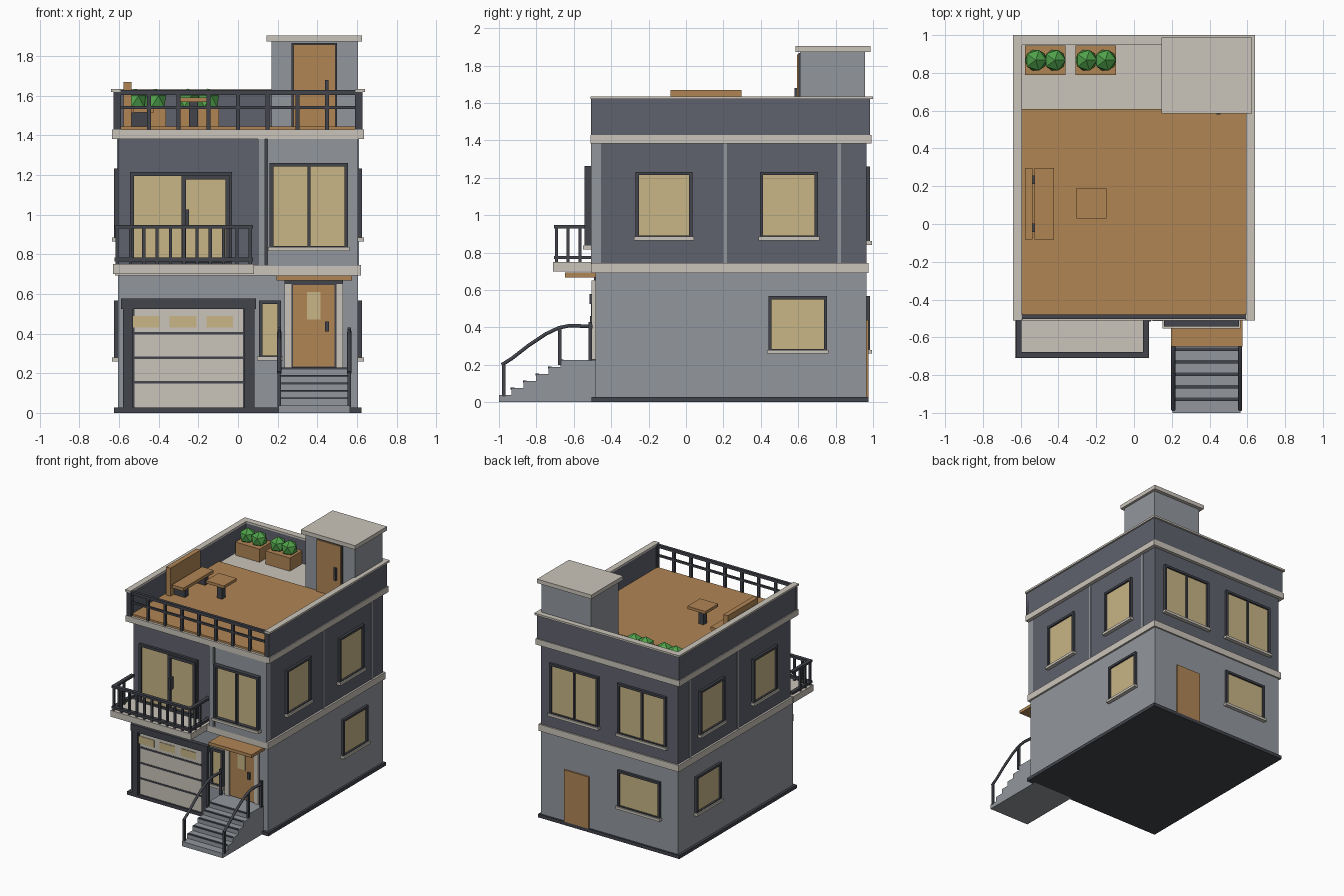
import bpy
import bmesh
from mathutils import Matrix, Vector

if "Cube" in bpy.data.objects:
    bpy.data.objects.remove(bpy.data.objects["Cube"], do_unlink=True)


def material(name, r, g, b):
    m = bpy.data.materials.new(name)
    m.use_nodes = True
    m.diffuse_color = (r, g, b, 1)
    m.node_tree.nodes["Principled BSDF"].inputs["Base Color"].default_value = (r, g, b, 1)
    return m


GREY = material("light grey wall", .29, .31, .34)
SLATE = material("slate wall", .115, .122, .155)
TRIM = material("dark trim", .055, .058, .072)
STONE = material("pale stone", .59, .55, .49)
WOOD = material("warm wood", .44, .235, .09)
GLASS = material("warm glass", .58, .465, .24)
LEAF = material("leaf green", .08, .36, .07)


def finish(name, bm, mat):
    me = bpy.data.meshes.new(name)
    bm.to_mesh(me)
    bm.free()
    me.materials.append(mat)
    ob = bpy.data.objects.new(name, me)
    bpy.context.collection.objects.link(ob)
    return ob


def boxes(name, mat, *items):
    """One object made of boxes given as (x0, x1, y0, y1, z0, z1)."""
    bm = bmesh.new()
    for x0, x1, y0, y1, z0, z1 in items:
        size = Vector((abs(x1 - x0), abs(y1 - y0), z1 - z0))
        mid = Vector((x0 + x1, y0 + y1, z0 + z1)) / 2
        bmesh.ops.create_cube(bm, size=1, matrix=Matrix.Translation(mid) @ Matrix.Diagonal(size).to_4x4())
    return finish(name, bm, mat)


# Main dimensions
HX, FRONT, UPPER, BAY, BACK = .605, -.484, -.455, -.507, .965
DECK = 1.445
WALLS = {"front": FRONT, "upper": UPPER, "bay": BAY, "roof": .61, "back": BACK, "right": -HX, "left": HX}


def on_wall(wall, u0, u1, z0, z1, d0, d1):
    """Box on a wall: u runs along it, d is the distance out of it."""
    p = WALLS[wall]
    s = 1 if wall in ("back", "left") else -1
    if wall in ("left", "right"):
        return (p + s * d0, p + s * d1, u0, u1, z0, z1)
    return (u0, u1, p + s * d0, p + s * d1, z0, z1)


def frame(wall, u0, u1, z0, z1, w, d):
    return [on_wall(wall, u0, u0 + w, z0, z1, 0, d), on_wall(wall, u1 - w, u1, z0, z1, 0, d),
            on_wall(wall, u0 + w, u1 - w, z1 - w, z1, 0, d), on_wall(wall, u0 + w, u1 - w, z0, z0 + w, 0, d)]


def window(name, wall, u0, u1, z0, z1, split=False, d=.02):
    boxes(name + "_glass", GLASS, on_wall(wall, u0 + .01, u1 - .01, z0 + .01, z1 - .01, -.01, .006))
    bars = frame(wall, u0, u1, z0, z1, .018, d)
    if split:
        c = (u0 + u1) / 2
        bars.append(on_wall(wall, c - .008, c + .008, z0 + .018, z1 - .018, 0, d - .004))
    boxes(name + "_frame", TRIM, *bars)
    boxes(name + "_sill", STONE, on_wall(wall, u0 - .008, u1 + .008, z0 - .008, z0 + .012, 0, d + .01))


# Walls, floors and bands
boxes("plinth", TRIM, (-.625, .622, -.505, .977, 0, .027))
boxes("lower_walls", GREY, (-HX, HX, FRONT, BACK, .02, .7))
boxes("upper_walls", SLATE, (-HX, HX, UPPER, BACK, .7, 1.39))
boxes("floor_band", STONE, (-.62, .62, -.505, .977, .692, .745))
boxes("roof_slab", STONE, (-.635, .635, -.51, .992, 1.383, 1.43))
boxes("front_bay", GREY, (.15, HX, BAY, UPPER, .74, 1.385), (.1, .135, BAY, UPPER, .74, 1.385))
boxes("bay_groove", TRIM, (.135, .15, BAY + .015, UPPER, .74, 1.385))
boxes("side_strips", GREY, *[on_wall(w, y - .01, y + .01, .745, 1.383, 0, .005)
                             for w in ("left", "right") for y in (.21, .82)])

# Windows
for side in ("left", "right"):
    window(side + "_lower_window", side, .44, .755, .268, .567)
    window(side + "_upper_front_window", side, -.27, .035, .873, 1.232)
    window(side + "_upper_back_window", side, .395, .705, .873, 1.232)
window("back_lower_window", "back", -.455, -.08, .268, .567)
window("back_upper_window_a", "back", -.51, -.08, .85, 1.26, True)
window("back_upper_window_b", "back", .09, .52, .85, 1.26, True)
window("bay_window", "bay", .16, .555, .825, 1.262, True, .035)
window("entry_side_window", "front", .105, .218, .272, .567)
boxes("back_door", WOOD, on_wall("back", .175, .395, .027, .44, 0, .012))

# Garage
boxes("garage_frame", TRIM, on_wall("front", -.58, -.53, .02, .525, 0, .025),
      on_wall("front", .032, .083, .02, .525, 0, .025), on_wall("front", -.59, .09, .525, .578, 0, .032))
boxes("garage_door", STONE, on_wall("front", -.53, .032, .027, .525, 0, .008))
boxes("garage_door_seams", TRIM, *[on_wall("front", -.53, .032, z - .007, z + .007, 0, .011)
                                  for z in (.155, .278, .402)],
      *[on_wall("front", u, u + .012, .027, .525, 0, .011) for u in (-.535, .025)])
boxes("garage_door_windows", GLASS, *[on_wall("front", u, u + .135, .432, .49, 0, .012)
                                      for u in (-.53, -.345, -.16)])

# Entry door and canopy
boxes("entry_door_surround", STONE, on_wall("front", .235, .272, .228, .652, 0, .02),
      on_wall("front", .494, .531, .228, .652, 0, .02))
boxes("entry_door_back", TRIM, on_wall("front", .235, .531, .228, .67, 0, .008))
boxes("entry_door", WOOD, on_wall("front", .278, .488, .235, .645, 0, .014))
boxes("entry_door_glass", GLASS, on_wall("front", .348, .415, .47, .61, 0, .018))
boxes("entry_door_handle", TRIM, on_wall("front", .438, .46, .41, .462, 0, .03))
boxes("entry_canopy", WOOD, (.195, .575, -.648, FRONT, .668, .693))

# Front steps
STEP, RISE = .066, .0375
treads = [(-1 + i * STEP, (i + 1) * RISE) for i in range(6)]
boxes("front_steps", GREY, *[(.205, .565, y, y + STEP if i < 5 else FRONT, 0, z) for i, (y, z) in enumerate(treads)])
boxes("step_nosings", TRIM, *[(.215, .555, y - .003, y + .016, z - .006, z + .003) for y, z in treads[1:]])

# Stair handrails
for side, x in (("right", .208), ("left", .562)):
    cu = bpy.data.curves.new(side + "_handrail", "CURVE")
    cu.dimensions = "3D"
    cu.bevel_depth = .011
    cu.bevel_resolution = 1
    cu.use_fill_caps = True
    path = [(-.985, .2), (-.93, .235), (-.84, .305), (-.75, .365), (-.68, .398), (-.62, .41), (-.5, .405)]
    sp = cu.splines.new("POLY")
    sp.points.add(len(path) - 1)
    for p, (y, z) in zip(sp.points, path):
        p.co = (x, y, z, 1)
    bpy.context.collection.objects.link(bpy.data.objects.new(side + "_handrail", cu))
    cu.materials.append(TRIM)
    boxes(side + "_handrail_posts", TRIM, *[(x - .009, x + .009, y - .009, y + .009, z0, z1)
          for y, z0, z1 in ((-.975, .03, .2), (-.675, .2, .395), (-.512, .22, .43))])

# Balcony
BX0, BX1, BY = -.61, .062, -.692
boxes("balcony_slab", STONE, (-.63, .08, -.71, UPPER, .7, .75))
n = 10
posts = [(BX0 + (BX1 - BX0) * i / n, BY) for i in range(n + 1)]
posts += [(x, BY + k * .062) for x in (BX0, BX1) for k in (1, 2)]
boxes("balcony_balusters", TRIM, *[(x - .008, x + .008, y - .008, y + .008, .75, .935) for x, y in posts])
boxes("balcony_rails", TRIM, *[b for z in (.765, .93) for b in (
    (BX0 - .014, BX1 + .014, BY - .014, BY + .014, z, z + .018),
    (BX0 - .014, BX0 + .014, BY, UPPER, z, z + .018), (BX1 - .014, BX1 + .014, BY, UPPER, z, z + .018))])

# Balcony sliding door
boxes("balcony_door_glass", GLASS, on_wall("upper", -.54, -.035, .75, 1.2, 0, .006))
boxes("balcony_door_frame", TRIM, *frame("upper", -.545, -.03, .745, 1.215, .02, .02),
      *frame("upper", -.285, -.04, .755, 1.2, .022, .028),
      on_wall("upper", -.265, -.248, .93, 1.025, 0, .045))

# Roof terrace floor and parapet
boxes("terrace_deck", WOOD, (-.595, .595, -.49, .61, 1.43, DECK))
boxes("parapet", SLATE, (-.628, -.597, -.505, .985, 1.43, 1.622), (.597, .628, -.505, .985, 1.43, 1.622),
      (-.6, .6, .952, .985, 1.43, 1.622))
boxes("parapet_cap", STONE, (-.64, -.592, -.51, 1, 1.62, 1.635), (.592, .64, -.51, 1, 1.62, 1.635),
      (-.592, .592, .948, 1, 1.62, 1.635))

# Terrace front railing
boxes("terrace_rails", TRIM, (-.6, .6, -.503, -.48, 1.605, 1.628), (-.6, .6, -.499, -.484, 1.532, 1.548))
boxes("terrace_posts", TRIM, *[(x - .01, x + .01, -.5, -.482, 1.43, 1.61) for x in [.15 * i - .6 for i in range(1, 8)]],
      *[(s * .59, s * .628, -.509, -.475, 1.43, 1.62) for s in (-1, 1)])

# Roof stair house
boxes("stair_house", GREY, (.168, HX, .61, .958, 1.43, 1.88))
boxes("stair_house_roof", STONE, (.145, .625, .585, .987, 1.873, 1.905))
boxes("stair_house_door_frame", TRIM, on_wall("roof", .27, .5, 1.43, 1.866, 0, .008))
boxes("stair_house_door", WOOD, on_wall("roof", .279, .491, DECK, 1.858, 0, .016))
boxes("stair_house_door_handle", TRIM, on_wall("roof", .438, .457, 1.58, 1.68, 0, .03))

# Terrace bench and table
boxes("bench_wood", WOOD, (-.577, -.538, -.083, .297, DECK, 1.67), (-.526, -.424, -.083, .297, 1.515, 1.54))
boxes("bench_legs", TRIM, *[(-.538, -.44, y - .022, y + .022, DECK, 1.515) for y in (-.02, .235)])
boxes("table_top", WOOD, (-.305, -.145, .03, .19, 1.568, 1.59))
boxes("table_leg", TRIM, (-.247, -.203, .088, .132, DECK, 1.568))

# Planters with shrubs
for name, x0, x1 in (("left", -.31, -.095), ("right", -.577, -.362)):
    boxes(name + "_planter", WOOD, (x0, x1, .79, .945, 1.43, 1.535))
    bm = bmesh.new()
    for x in (x0 + .057, x1 - .057):
        bmesh.ops.create_icosphere(bm, subdivisions=1, radius=.064, matrix=Matrix.Translation((x, .867, 1.572)))
    finish(name + "_shrubs", bm, LEAF)
